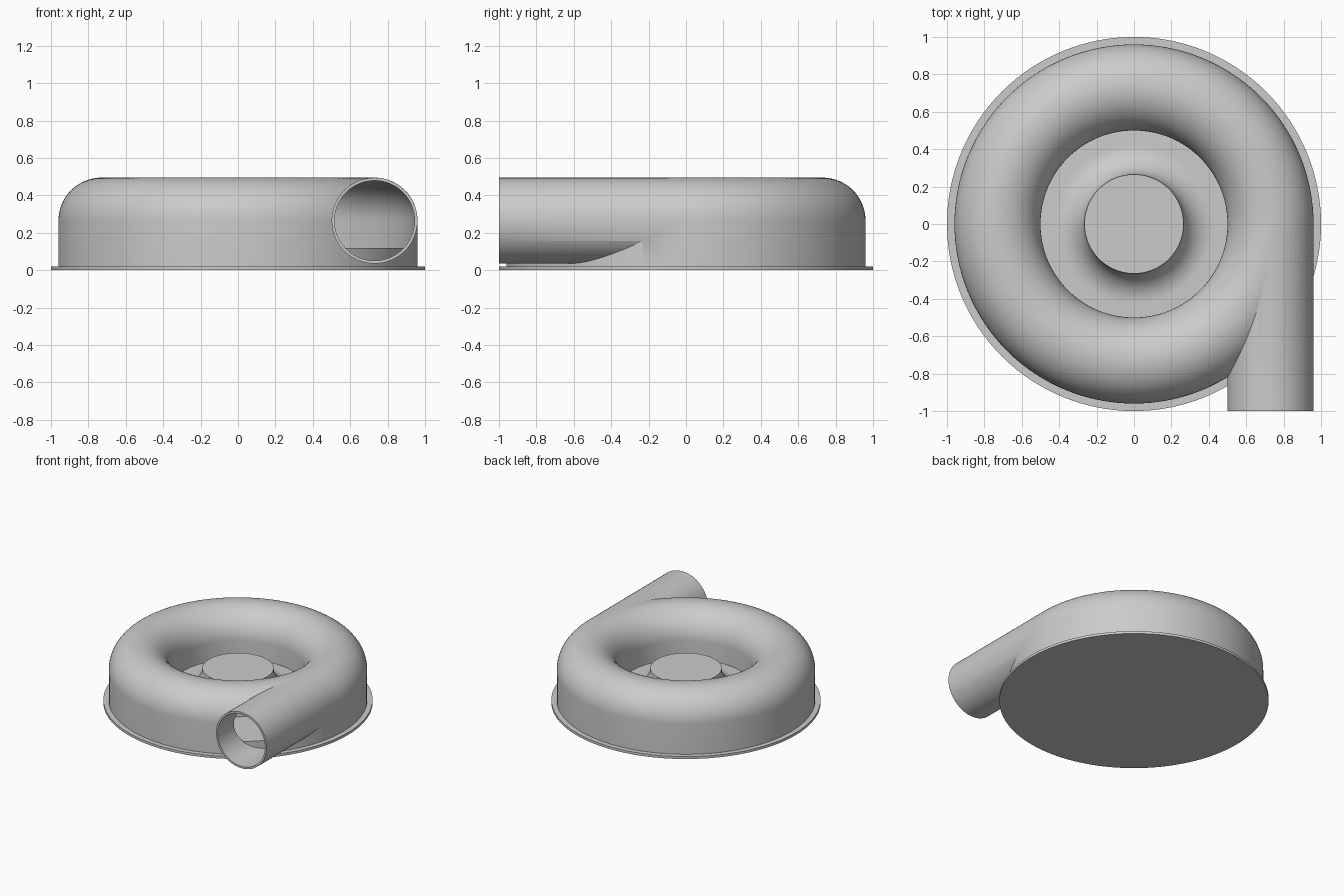
import bpy, bmesh, math
from mathutils import Matrix

cube = bpy.data.objects.get("Cube")
if cube:
    bpy.data.objects.remove(cube, do_unlink=True)

SEGMENTS = 128
TUBE_R, TUBE_Z = 0.73, 0.265      # centre of the volute tube section
WALL = 0.015

metal = bpy.data.materials.new("grey metal")
metal.use_nodes = True
metal.diffuse_color = (0.6, 0.6, 0.6, 1)
metal.node_tree.nodes["Principled BSDF"].inputs["Base Color"].default_value = (0.6, 0.6, 0.6, 1)


def make_object(name, bm):
    bmesh.ops.recalc_face_normals(bm, faces=bm.faces)
    mesh = bpy.data.meshes.new(name)
    bm.to_mesh(mesh)
    bm.free()
    mesh.materials.append(metal)
    obj = bpy.data.objects.new(name, mesh)
    bpy.context.collection.objects.link(obj)
    return obj


def lathe(name, profile, closed=False):
    """Spin an (r, z) profile around the z axis."""
    bm = bmesh.new()
    verts = [bm.verts.new((r, 0, z)) for r, z in profile]
    edges = [bm.edges.new(pair) for pair in zip(verts, verts[1:])]
    if closed:
        edges.append(bm.edges.new((verts[-1], verts[0])))
    bmesh.ops.spin(bm, geom=verts + edges, cent=(0, 0, 0), axis=(0, 0, 1),
                   angle=math.tau, steps=SEGMENTS, use_merge=True)
    bmesh.ops.remove_doubles(bm, verts=bm.verts, dist=0.0001)
    return make_object(name, bm)


def arc(cx, cz, radius, start, end, steps):
    angles = [math.radians(start + (end - start) * i / steps) for i in range(steps + 1)]
    return [(cx + radius * math.cos(a), cz + radius * math.sin(a)) for a in angles]


def volute(name, radius, bottom):
    """Ring with straight sides and a half-round top."""
    profile = [(TUBE_R + radius, bottom)]
    profile += arc(TUBE_R, TUBE_Z, radius, 0, 180, 32)
    profile.append((TUBE_R - radius, bottom))
    return lathe(name, profile, closed=True)


def pipe(name, radius, y0, y1):
    bm = bmesh.new()
    place = Matrix.Translation((TUBE_R, (y0 + y1) / 2, TUBE_Z)) @ Matrix.Rotation(math.pi / 2, 4, 'X')
    bmesh.ops.create_cone(bm, cap_ends=True, segments=64, radius1=radius,
                          radius2=radius, depth=y1 - y0, matrix=place)
    return make_object(name, bm)


def select_only(obj):
    bpy.ops.object.select_all(action='DESELECT')
    obj.select_set(True)
    bpy.context.view_layer.objects.active = obj


def combine(obj, other, operation):
    mod = obj.modifiers.new("cut", 'BOOLEAN')
    mod.operation, mod.solver, mod.object = operation, 'EXACT', other
    select_only(obj)
    bpy.ops.object.modifier_apply(modifier=mod.name)
    bpy.data.objects.remove(other, do_unlink=True)


# Volute housing with tangential outlet, hollowed through
housing = volute("volute_housing", TUBE_R - 0.5, 0.015)
combine(housing, pipe("outlet_pipe", 0.2295, -1, 0.01), 'UNION')
combine(housing, volute("volute_cavity", TUBE_R - 0.5 - WALL, -0.05), 'DIFFERENCE')
combine(housing, pipe("outlet_bore", 0.214, -1.1, 0), 'DIFFERENCE')

# Raised floor with the flared central hub
floor = lathe("hub_and_floor",
              [(0, 0.28), (0.255, 0.28)] + arc(0.425, 0.28, 0.16, 180, 270, 16)
              + [(0.95, 0.12), (0.95, 0.015), (0, 0.015)])

# Thin round back plate
plate = lathe("back_plate", [(0, 0), (1, 0), (1, 0.02), (0, 0.02)])

for obj in (housing, floor, plate):
    select_only(obj)
    bpy.ops.object.shade_smooth_by_angle(angle=math.radians(30))
